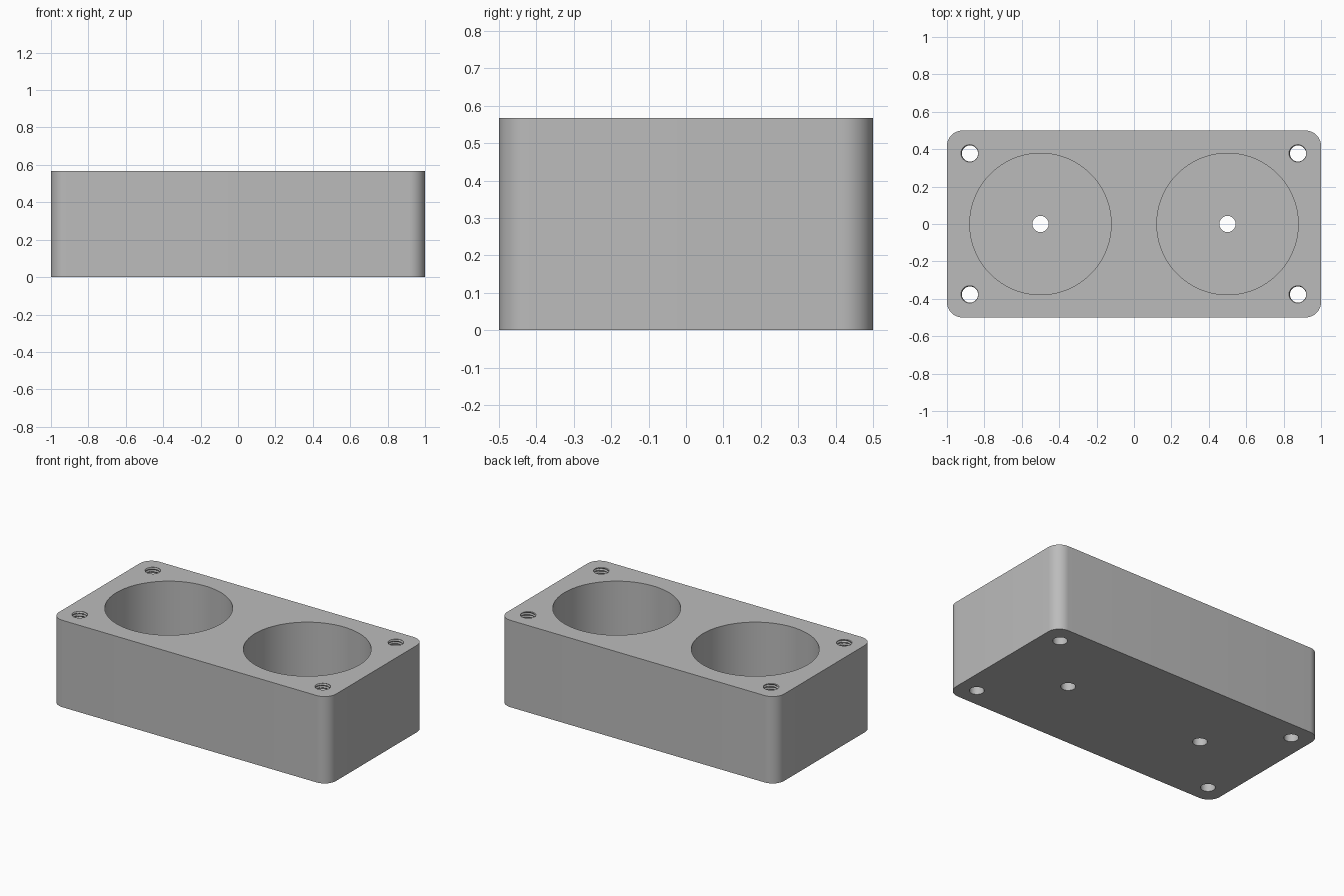
import bpy
import bmesh
from math import cos, sin, pi

LENGTH, WIDTH, HEIGHT = 2.0, 1.0, 0.567
CORNER_R = 0.083
CUP_X, CUP_R, FLOOR = 0.5, 0.378, 0.067
HOLE_X, HOLE_Y, HOLE_R = 0.877, 0.377, 0.0433
PITCH, THREAD_DEPTH, THREAD_BOTTOM = 0.0167, 0.006, 0.1

if "Cube" in bpy.data.objects:
    bpy.data.objects.remove(bpy.data.objects["Cube"])

grey = bpy.data.materials.new("mid_grey")
grey.use_nodes = True
colour = (0.5, 0.5, 0.5, 1)
grey.diffuse_color = colour
grey.node_tree.nodes["Principled BSDF"].inputs["Base Color"].default_value = colour


def make_object(name, bm):
    bmesh.ops.recalc_face_normals(bm, faces=bm.faces)
    mesh = bpy.data.meshes.new(name)
    bm.to_mesh(mesh)
    bm.free()
    mesh.materials.append(grey)
    obj = bpy.data.objects.new(name, mesh)
    bpy.context.collection.objects.link(obj)
    return obj


def lathe(name, x, y, levels, radius, sides):
    """Closed round cutter whose radius depends on height and angle."""
    bm = bmesh.new()
    rings = []
    for z in levels:
        ring = []
        for i in range(sides):
            a = 2 * pi * i / sides
            r = radius(z, i / sides)
            ring.append(bm.verts.new((x + r * cos(a), y + r * sin(a), z)))
        rings.append(ring)
    for low, high in zip(rings, rings[1:]):
        for i in range(sides):
            j = (i + 1) % sides
            bm.faces.new((low[i], low[j], high[j], high[i]))
    bm.faces.new(rings[0][::-1])
    bm.faces.new(rings[-1])
    return make_object(name, bm)


def thread_radius(z, turn):
    """Helical triangular groove above a plain bore."""
    if z < THREAD_BOTTOM:
        return HOLE_R
    phase = (z / PITCH - turn) % 1
    return HOLE_R + THREAD_DEPTH * (1 - abs(2 * phase - 1))


# Block with rounded upright corners
bm = bmesh.new()
bmesh.ops.create_cube(bm, size=1)
bmesh.ops.scale(bm, vec=(LENGTH, WIDTH, HEIGHT), verts=bm.verts)
bmesh.ops.translate(bm, vec=(0, 0, HEIGHT / 2), verts=bm.verts)
upright = [e for e in bm.edges if abs(e.verts[0].co.z - e.verts[1].co.z) > 0.1]
bmesh.ops.bevel(bm, geom=upright, offset=CORNER_R, segments=12,
                profile=0.5, affect='EDGES')
block = make_object("holder_block", bm)

# Round pockets, each with a small drain hole through the floor
cutters = []
for side, x in (("right", -CUP_X), ("left", CUP_X)):
    cutters.append(lathe(f"{side}_pocket_cutter", x, 0, (FLOOR, HEIGHT + 0.1),
                         lambda z, t: CUP_R, 96))
    cutters.append(lathe(f"{side}_drain_cutter", x, 0, (-0.1, FLOOR + 0.1),
                         lambda z, t: HOLE_R, 48))

# Threaded corner holes
step = PITCH / 6
count = int((HEIGHT + 0.02 - THREAD_BOTTOM) / step)
levels = [-0.1, THREAD_BOTTOM - step]
levels += [THREAD_BOTTOM + k * step for k in range(count + 1)]
for x in (-HOLE_X, HOLE_X):
    for y in (-HOLE_Y, HOLE_Y):
        cutters.append(lathe("screw_hole_cutter", x, y, levels, thread_radius, 36))

# Cut everything out of the block, then drop the cutters
bpy.context.view_layer.objects.active = block
block.select_set(True)
for cutter in cutters:
    cutter.hide_render = True
    mod = block.modifiers.new("cut", 'BOOLEAN')
    mod.operation = 'DIFFERENCE'
    mod.solver = 'EXACT'
    mod.object = cutter
    bpy.ops.object.modifier_apply(modifier=mod.name)
    bpy.data.objects.remove(cutter)

bpy.ops.object.shade_smooth_by_angle(angle=pi / 6)
